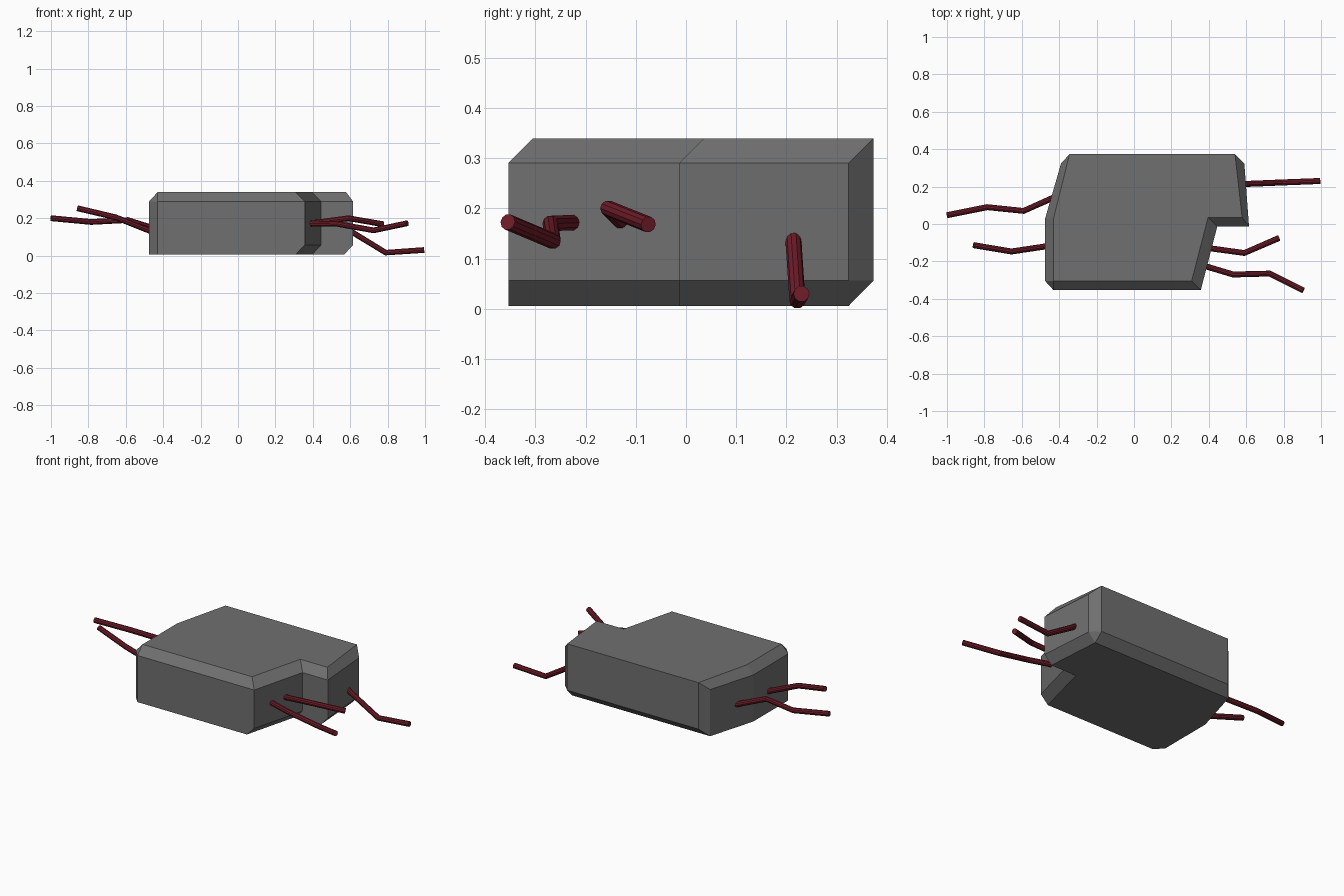
import bpy, bmesh

if "Cube" in bpy.data.objects:
    bpy.data.objects.remove(bpy.data.objects["Cube"])


def material(name, color):
    m = bpy.data.materials.new(name)
    m.diffuse_color = (*color, 1)
    m.use_nodes = True
    m.node_tree.nodes["Principled BSDF"].inputs["Base Color"].default_value = m.diffuse_color
    return m


GRAY = material("dark gray", (0.16, 0.16, 0.16))
RED = material("dark red", (0.16, 0.012, 0.022))

# Block outline, counter-clockwise from the front left, with a notch at the front right
outline = [(-.475, -.305), (-.43, -.354), (.357, -.354), (.445, -.014), (.615, -.014),
           (.59, .324), (.54, .373), (-.345, .373), (-.39, .324), (-.475, .03)]
# Bottom is chamfered on the right and back only
bottom = [(-.475, -.305), (-.43, -.354), (.308, -.354), (.396, -.014), (.568, -.014),
          (.544, .324), (.544, .324), (-.39, .324), (-.39, .324), (-.475, .03)]
# Top is chamfered on the front, left and right
top = [(-.43, -.305), (-.43, -.305), (.308, -.305), (.396, .035), (.578, .035),
       (.54, .373), (.54, .373), (-.345, .373), (-.345, .373), (-.43, .03)]

bm = bmesh.new()
rings = [[bm.verts.new((x, y, z)) for x, y in pts]
         for pts, z in ((bottom, .006), (outline, .056), (outline, .29), (top, .339))]
n = len(outline)
for lo, hi in zip(rings, rings[1:]):
    for i in range(n):
        j = (i + 1) % n
        bm.faces.new((lo[i], lo[j], hi[j], hi[i]))
bm.faces.new(rings[0][::-1])
bm.faces.new(rings[-1])
bmesh.ops.remove_doubles(bm, verts=bm.verts[:], dist=1e-4)
bmesh.ops.recalc_face_normals(bm, faces=bm.faces[:])
mesh = bpy.data.meshes.new("block")
bm.to_mesh(mesh)
bm.free()
mesh.materials.append(GRAY)
bpy.context.collection.objects.link(bpy.data.objects.new("concrete_block", mesh))

# Bent reinforcing rods, each running from inside the block to its tip
rods = {
    "rod_left_back": [(-.40, .155, .13), (-.59, .07, .19), (-.785, .09, .18), (-1, .047, .2)],
    "rod_left_front": [(-.42, -.112, .112), (-.655, -.147, .205), (-.858, -.113, .253)],
    "rod_right_back": [(.57, .213, .15), (.79, .222, .016), (.995, .23, .03)],
    "rod_right_middle": [(.37, -.125, .17), (.59, -.155, .2), (.775, -.075, .168)],
    "rod_right_front": [(.37, -.222, .172), (.53, -.27, .17), (.725, -.265, .135), (.905, -.355, .173)],
}
for name, pts in rods.items():
    cu = bpy.data.curves.new(name, 'CURVE')
    cu.dimensions = '3D'
    cu.bevel_depth = .016
    cu.bevel_resolution = 3
    cu.use_fill_caps = True
    sp = cu.splines.new('POLY')
    sp.points.add(len(pts) - 1)
    for p, co in zip(sp.points, pts):
        p.co = (*co, 1)
    sp.use_smooth = False
    cu.materials.append(RED)
    bpy.context.collection.objects.link(bpy.data.objects.new(name, cu))
